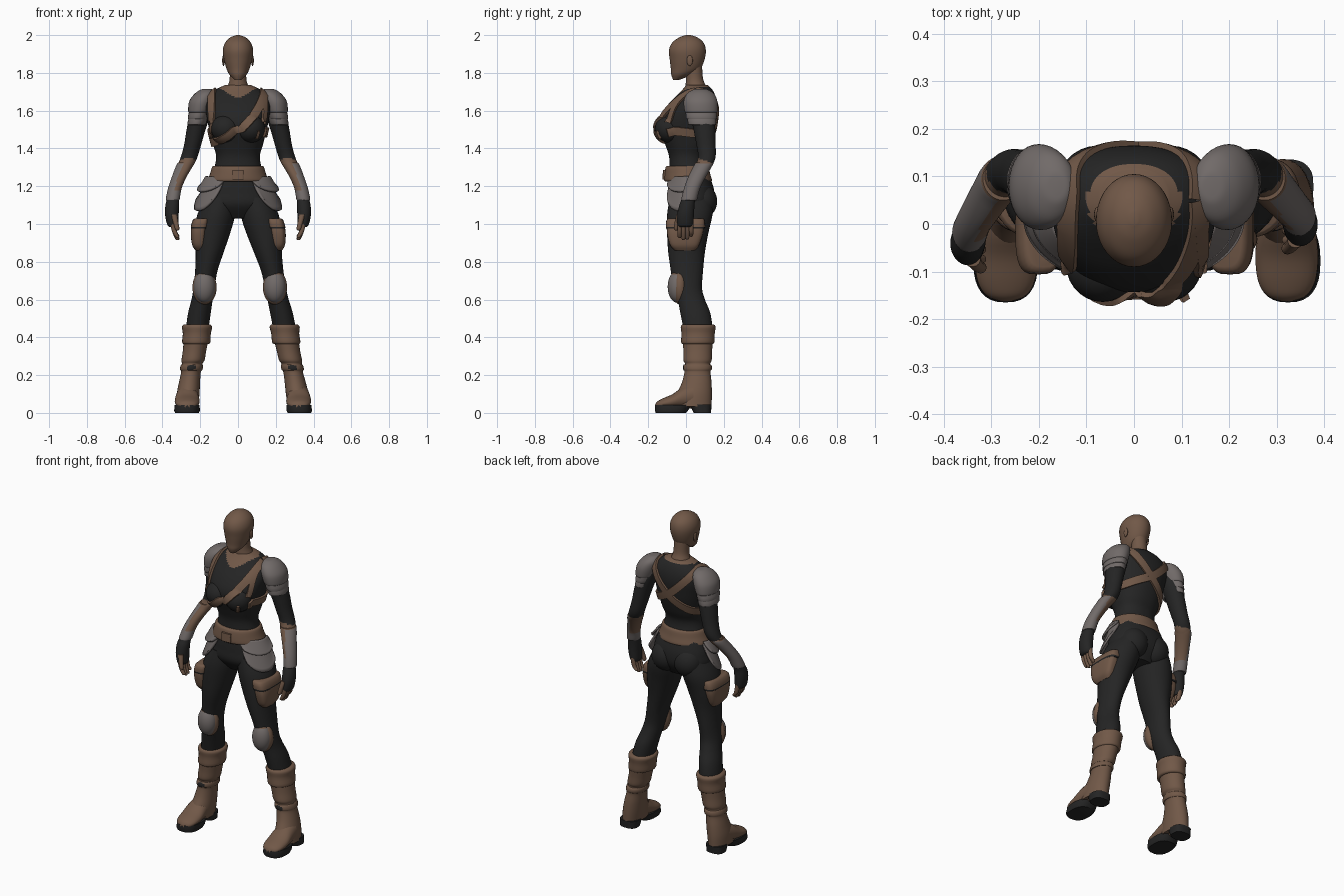
import bpy, bmesh, math
from mathutils import Vector
from mathutils.bvhtree import BVHTree


def mat(name, col):
    m = bpy.data.materials.new(name)
    m.diffuse_color = (*col, 1)
    return m


BROWN = mat("brown leather and skin", (0.165, 0.098, 0.064))
BLACK = mat("black cloth", (0.018, 0.018, 0.018))
GREY = mat("grey armour", (0.165, 0.145, 0.14))


def finish(bm, name, mats, rule=None):
    bmesh.ops.recalc_face_normals(bm, faces=bm.faces)
    for f in bm.faces:
        f.smooth = True
        if rule:
            f.material_index = rule(f.calc_center_median(), f.normal)
    me = bpy.data.meshes.new(name)
    bm.to_mesh(me)
    bm.free()
    for m in mats:
        me.materials.append(m)
    ob = bpy.data.objects.new(name, me)
    bpy.context.collection.objects.link(ob)
    bpy.ops.object.select_all(action='DESELECT')
    ob.select_set(True)
    bpy.context.view_layer.objects.active = ob
    bpy.ops.object.shade_smooth_by_angle(angle=math.radians(50))
    return ob


def catmull(rows, steps):
    out = []
    for i in range(len(rows) - 1):
        a, b, c, d = rows[max(i - 1, 0)], rows[i], rows[i + 1], rows[min(i + 2, len(rows) - 1)]
        for k in range(steps):
            t = k / steps
            out.append([0.5 * (2 * q + (r - p) * t + (2 * p - 5 * q + 4 * r - w) * t * t
                               + (3 * q - p - 3 * r + w) * t ** 3) for p, q, r, w in zip(a, b, c, d)])
    return out + [list(rows[-1])]


def loft(bm, rows, side=1, steps=5, n=32, p=1.0, shift=None):
    """Stack of rings, each row = z, centre x, half width, front y, back y."""
    rings = []
    for z, cx, rx, yf, yb in catmull(rows, steps):
        sx, sy = shift(z, side) if shift else (0, 0)
        ring = []
        for k in range(n):
            a = 2 * math.pi * k / n
            c, s = math.cos(a), math.sin(a)
            x = cx + rx * math.copysign(abs(c) ** p, c)
            y = (yf + yb) / 2 + (yb - yf) / 2 * math.copysign(abs(s) ** p, s)
            ring.append(bm.verts.new((side * x + sx, y + sy, z)))
        rings.append(ring)
    for r, q in zip(rings, rings[1:]):
        for k in range(n):
            bm.faces.new((r[k], r[(k + 1) % n], q[(k + 1) % n], q[k]))
    bm.faces.new(rings[0])
    bm.faces.new(rings[-1])


def part(name, rows, m, rule=None, **kw):
    bm = bmesh.new()
    loft(bm, rows, **kw)
    return finish(bm, name, m if isinstance(m, list) else [m], rule)


def ball(bm, c, r):
    vs = bmesh.ops.create_uvsphere(bm, u_segments=28, v_segments=18, radius=1)["verts"]
    for v in vs:
        v.co = Vector([c[i] + r[i] * v.co[i] for i in range(3)])


# torso with bust and seat; the neckline is skin
bm = bmesh.new()
loft(bm, [(1.03, 0, .09, -.04, .10), (1.10, 0, .175, -.093, .145), (1.17, 0, .172, -.095, .15),
          (1.24, 0, .15, -.09, .13), (1.30, 0, .125, -.088, .105), (1.36, 0, .116, -.09, .10),
          (1.42, 0, .132, -.11, .125), (1.50, 0, .152, -.14, .15), (1.56, 0, .165, -.138, .16),
          (1.62, 0, .172, -.105, .165), (1.67, 0, .162, -.06, .158), (1.71, 0, .12, -.02, .14),
          (1.735, 0, .07, 0, .115)], n=64, steps=6, p=.9)
for s in (1, -1):
    ball(bm, (s * .066, -.085, 1.505), (.077, .079, .075))
    ball(bm, (s * .075, .085, 1.12), (.085, .08, .09))
bmesh.ops.recalc_face_normals(bm, faces=bm.faces)
tree = BVHTree.FromBMesh(bm)
finish(bm, "torso", [BLACK, BROWN],
       lambda c, n: int(c.z > 1.725 or (c.y < .07 and c.z > 1.665 + .55 * abs(c.x))))

# neck, head and ears
part("neck", [(1.68, 0, .075, .0, .12), (1.73, 0, .055, -.002, .105), (1.77, 0, .044, 0, .09),
              (1.84, 0, .045, 0, .085)], BROWN)
bm = bmesh.new()
loft(bm, [(1.763, 0, .018, -.068, -.035), (1.79, 0, .045, -.078, .03), (1.82, 0, .06, -.08, .075),
          (1.87, 0, .074, -.086, .098), (1.92, 0, .08, -.09, .105), (1.96, 0, .068, -.073, .093),
          (1.988, 0, .04, -.035, .06), (2.0, 0, .008, 0, .025)], n=40)
for s in (1, -1):
    ball(bm, (s * .077, .02, 1.865), (.007, .016, .028))
finish(bm, "head", [BROWN])


def strap(name, pts, width, off=.012):
    """Leather band laid on the torso surface."""
    bm = bmesh.new()
    path = [Vector(p) for p in catmull(pts, 10)]
    prev = None
    for i, p in enumerate(path):
        t = path[min(i + 1, len(path) - 1)] - path[max(i - 1, 0)]
        loc, nor = tree.find_nearest(p)[:2]
        across = t.cross(nor).normalized()
        row = []
        for k, o in ((-.5, -.004), (-.5, off), (-.2, off), (.2, off), (.5, off), (.5, -.004)):
            q, qn = tree.find_nearest(loc + across * width * k)[:2]
            row.append(bm.verts.new(q + (qn + nor).normalized() * o))
        if prev:
            for k in range(5):
                bm.faces.new((prev[k], prev[k + 1], row[k + 1], row[k]))
        prev = row
    finish(bm, name, [BROWN])


# crossing chest and back straps
strap("diagonal_strap", [(.14, .05, 1.71), (.135, -.04, 1.67), (.10, -.11, 1.60), (.045, -.16, 1.53),
                         (-.04, -.16, 1.475), (-.11, -.1, 1.44), (-.15, .02, 1.43), (-.11, .12, 1.45),
                         (0, .17, 1.53), (.10, .17, 1.63), (.135, .12, 1.69), (.14, .05, 1.71)], .045)
strap("shoulder_strap", [(.09, -.14, 1.48), (.15, -.05, 1.49), (.14, .10, 1.48), (0, .17, 1.55),
                         (-.10, .17, 1.64), (-.135, .12, 1.69), (-.14, .05, 1.71), (-.145, -.04, 1.66),
                         (-.15, -.09, 1.57), (-.155, -.06, 1.49), (-.16, .03, 1.46)], .045)
strap("right_shoulder_band", [(.15, -.1, 1.54), (.15, -.06, 1.64), (.14, .0, 1.69)], .03)

# belt and buckle
part("belt", [(1.225, 0, .155, -.108, .132), (1.232, 0, .16, -.116, .138), (1.265, 0, .148, -.114, .128),
              (1.30, 0, .138, -.108, .12), (1.308, 0, .13, -.1, .112)], BROWN, n=48, steps=3)
part("belt_buckle", [(1.235, 0, .03, -.125, -.10), (1.285, 0, .03, -.122, -.10)], BROWN, p=.4)


def leg_shift(z, s):
    return (max(0, 1 - z) * .055 if s > 0 else 0, 0)


def arm_shift(z, s):
    return (0, -min(.04, max(0, 1.3 - z) * .2) if s < 0 else 0)


def plate(name, s, mid, spread, top, drop, r0, r1):
    """Curved hanging hip plate with a rounded lower edge."""
    bm = bmesh.new()
    grid = []
    for j in range(9):
        v = j / 8
        row = []
        for i in range(17):
            u = i / 8 - 1
            a = mid + spread * u * (1 - .2 * v * v)
            r = r0 + (r1 - r0) * v
            z = top - drop * v * (1 - .35 * abs(u) ** 2.5)
            row.append(bm.verts.new((s * r * math.cos(a), .015 - (r * .62) * math.sin(a), z)))
        grid.append(row)
    for a, b in zip(grid, grid[1:]):
        for i in range(16):
            bm.faces.new((a[i], a[i + 1], b[i + 1], b[i]))
    ob = finish(bm, name, [GREY])
    mod = ob.modifiers.new("thickness", 'SOLIDIFY')
    mod.thickness = .012
    mod.offset = 0


for s, tag in ((1, "right"), (-1, "left")):
    kw = dict(side=s, shift=leg_shift)
    # legs
    part(tag + "_leg", [(1.14, .09, .08, -.085, .14), (1.05, .115, .1, -.1, .14), (.95, .137, .095, -.1, .118),
                        (.85, .15, .074, -.094, .1), (.75, .168, .059, -.08, .09), (.66, .18, .056, -.068, .085),
                        (.60, .19, .056, -.045, .1), (.53, .204, .06, -.03, .128), (.45, .215, .06, -.015, .14),
                        (.40, .218, .06, -.01, .135)], BLACK, **kw)
    # boots: cuff, shaft with folds, foot, sole and heel
    part(tag + "_boot_cuff", [(.365, .222, .066, -.02, .142), (.375, .221, .075, -.026, .15),
                              (.42, .218, .074, -.024, .152), (.455, .217, .08, -.028, .157),
                              (.468, .217, .07, -.02, .148)], BROWN, steps=3, **kw)
    part(tag + "_boot_shaft", [(.40, .22, .066, -.018, .145), (.33, .23, .062, -.014, .138),
                               (.28, .238, .061, -.014, .136), (.26, .243, .054, -.005, .128),
                               (.235, .246, .058, -.012, .134), (.215, .249, .052, -.008, .13),
                               (.16, .257, .056, -.022, .135), (.10, .264, .06, -.05, .137),
                               (.035, .268, .058, -.075, .135)], BROWN, **kw)
    part(tag + "_boot_band", [(.225, .248, .057, -.012, .133), (.232, .247, .06, -.016, .137),
                              (.25, .245, .059, -.015, .136), (.257, .244, .056, -.01, .13)],
         [BROWN, BLACK], lambda c, n: int(n.y < -.85), steps=2, **kw)
    bm = bmesh.new()
    rings = []
    for y, w, zt in catmull([(-.163, .012, .045), (-.15, .042, .062), (-.12, .06, .078), (-.07, .066, .10),
                             (-.02, .062, .135), (.04, .055, .16)], 4):
        rings.append([bm.verts.new((s * .269 + leg_shift(.05, s)[0] + w * math.cos(a),
                                    y, .022 + (zt - .022) * (.5 + .5 * math.sin(a))))
                      for a in [2 * math.pi * k / 24 for k in range(24)]])
    for a, b in zip(rings, rings[1:]):
        for k in range(24):
            bm.faces.new((a[k], a[(k + 1) % 24], b[(k + 1) % 24], b[k]))
    bm.faces.new(rings[0])
    finish(bm, tag + "_boot_foot", [BROWN])
    part(tag + "_sole", [(0.0, .27, .062, -.16, .0), (.012, .27, .068, -.165, .01), (.042, .269, .066, -.163, .03)],
         BLACK, steps=1, p=.8, **kw)
    part(tag + "_heel", [(0.0, .268, .054, .04, .132), (.045, .268, .057, .02, .136)], BLACK, steps=1, p=.75, **kw)
    # knee pads
    kx = s * .177 + leg_shift(.66, s)[0]
    bm = bmesh.new()
    ball(bm, (kx, -.045, .668), (.057, .052, .085))
    finish(bm, tag + "_knee_pad", [GREY, BROWN], lambda c, n: int(c.z > .735))
    bm = bmesh.new()
    ball(bm, (kx, -.032, .665), (.064, .042, .092))
    finish(bm, tag + "_knee_pad_rim", [BROWN])
    # thigh pouch with flap
    part(tag + "_thigh_pouch", [(.86, .20, .025, -.06, .05), (.89, .207, .036, -.085, .07),
                                (.95, .208, .042, -.10, .09), (1.0, .203, .042, -.1, .095)], BROWN, p=.6, **kw)
    part(tag + "_pouch_flap", [(.975, .203, .044, -.104, .098), (.985, .203, .047, -.106, .1),
                               (1.02, .196, .044, -.104, .098), (1.03, .19, .036, -.09, .09)],
         [BROWN, BLACK], lambda c, n: int(c.z < .985), steps=2, p=.6, **kw)
    # hip plates in two layers
    plate(tag + "_hip_plate", s, .35, .75, 1.235, .165, .165, .228)
    plate(tag + "_hip_plate_upper", s, .4, .78, 1.25, .08, .168, .212)

    kw = dict(side=s, shift=arm_shift)
    # arms
    part(tag + "_arm", [(1.67, .165, .045, .035, .125), (1.58, .2, .055, .025, .15), (1.50, .222, .05, .04, .155),
                        (1.42, .24, .045, .055, .157), (1.36, .257, .044, .064, .157), (1.32, .273, .043, .055, .145),
                        (1.28, .295, .038, .035, .12), (1.24, .313, .033, .018, .095), (1.19, .333, .029, 0, .065),
                        (1.13, .345, .027, -.015, .045)],
         [BLACK, BROWN], lambda c, n: int(c.z < 1.335 - .4 * (c.y - .1)), **kw)
    # bracer: grey outside, leather inside
    part(tag + "_bracer", [(1.125, .346, .034, -.022, .056), (1.135, .345, .037, -.024, .06),
                           (1.19, .334, .036, -.01, .075), (1.25, .311, .039, .012, .105),
                           (1.31, .282, .045, .042, .14), (1.325, .275, .043, .05, .143)],
         [BROWN, GREY], lambda c, n, s=s: int(n.x * s > .1 and c.z < 1.32 or c.z < 1.18), **kw)
    # glove, fingers and thumb
    part(tag + "_glove", [(1.15, .342, .03, -.015, .05), (1.10, .348, .036, -.035, .045), (1.05, .35, .036, -.046, .042),
                          (1.0, .346, .03, -.046, .038), (.985, .343, .022, -.04, .03)], BLACK, **kw)
    for i in range(4):
        y, low = -.034 + i * .0205, (.925, .915, .918, .932)[i]
        part(f"{tag}_finger_{i + 1}", [(low, .32, .005, y - .004, y + .004), (low + .008, .322, .011, y - .01, y + .01),
                                       (.96, .336, .013, y - .012, y + .012), (1.01, .346, .015, y - .012, y + .012)],
             BROWN, n=12, **kw)
    part(tag + "_thumb", [(.965, .322, .005, -.056, -.046), (.975, .322, .012, -.064, -.04),
                          (1.01, .33, .014, -.06, -.034), (1.05, .34, .017, -.05, -.02)], BROWN, n=12, **kw)
    # layered pauldron
    part(tag + "_pauldron", [(1.59, .206, .052, .0, .16), (1.60, .205, .059, -.008, .167),
                             (1.65, .193, .065, -.012, .166), (1.69, .175, .054, .005, .148),
                             (1.712, .165, .03, .04, .115), (1.716, .163, .008, .065, .09)], GREY, side=s, n=40)
    part(tag + "_pauldron_middle", [(1.555, .213, .046, .008, .156), (1.562, .213, .053, .0, .163),
                                    (1.61, .2, .055, -.002, .16)], GREY, side=s, steps=3)
    part(tag + "_pauldron_lower", [(1.525, .219, .044, .016, .156), (1.532, .218, .05, .01, .16),
                                   (1.58, .205, .052, .008, .156)], GREY, side=s, steps=3)
